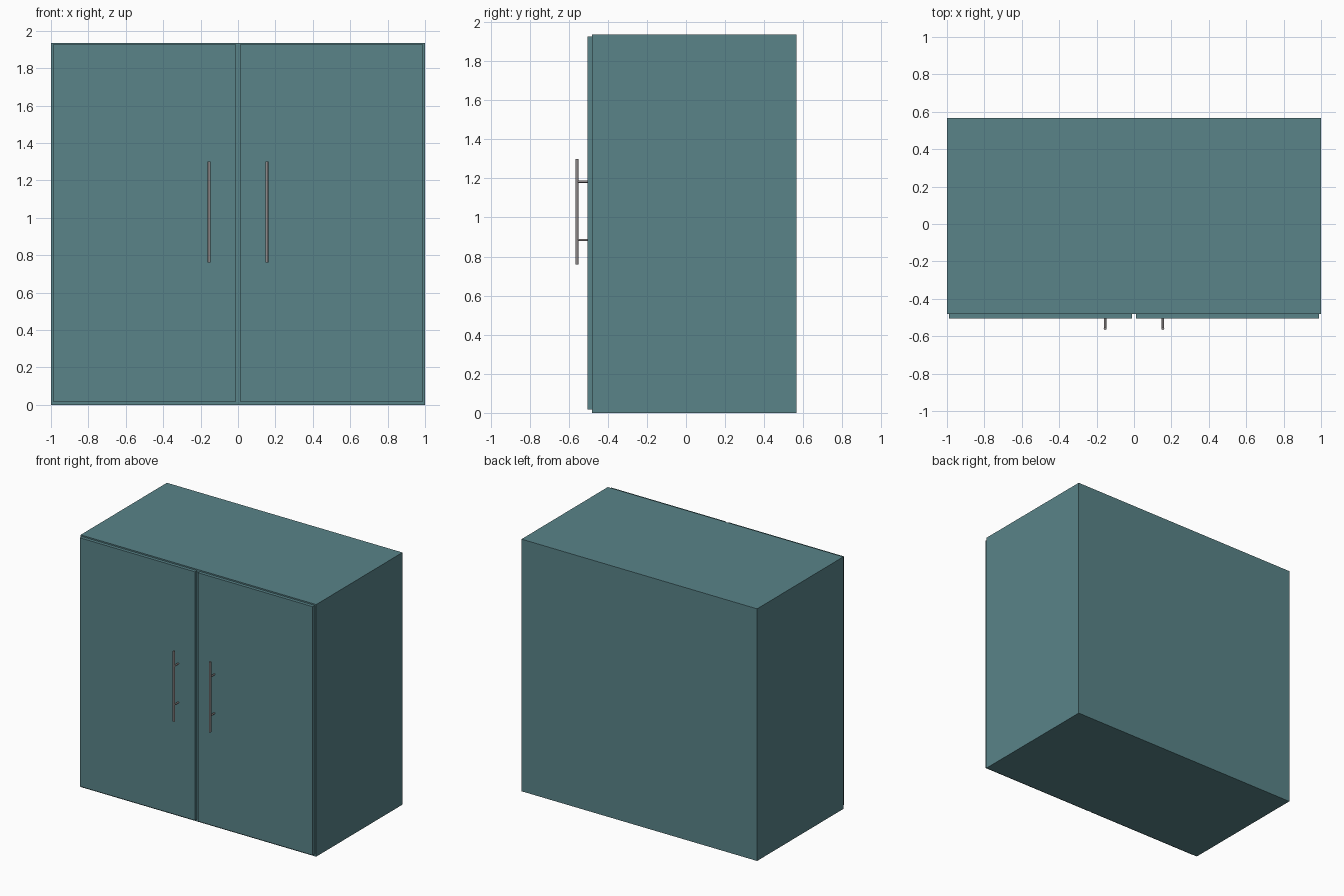
import bpy
import math

if "Cube" in bpy.data.objects:
    bpy.data.objects.remove(bpy.data.objects["Cube"])

teal = bpy.data.materials.new("teal_paint")
teal.diffuse_color = (0.10, 0.23, 0.25, 1)
teal.use_nodes = True
teal.node_tree.nodes["Principled BSDF"].inputs["Base Color"].default_value = teal.diffuse_color
metal = bpy.data.materials.new("handle_metal")
metal.diffuse_color = (0.27, 0.25, 0.25, 1)
metal.use_nodes = True
metal.node_tree.nodes["Principled BSDF"].inputs["Base Color"].default_value = metal.diffuse_color


def box(name, lo, hi, mat):
    bpy.ops.mesh.primitive_cube_add(size=1, location=[(a + b) / 2 for a, b in zip(lo, hi)])
    ob = bpy.context.object
    ob.name = name
    ob.scale = [b - a for a, b in zip(lo, hi)]
    bpy.ops.object.transform_apply(location=False, rotation=False, scale=True)
    ob.data.materials.append(mat)


def rod(name, centre, radius, length, rotation=(0, 0, 0)):
    bpy.ops.mesh.primitive_cylinder_add(vertices=24, radius=radius, depth=length,
                                        location=centre, rotation=rotation)
    ob = bpy.context.object
    ob.name = name
    ob.data.materials.append(metal)
    bpy.ops.object.shade_smooth_by_angle()


# Cabinet body
box("cabinet_body", (-1, -0.48, 0), (1, 0.566, 1.935), teal)

for side, label in ((-1, "left"), (1, "right")):
    # Door panel in front of the body
    x0, x1 = sorted((side * 0.012, side * 0.988))
    box(f"{label}_door", (x0, -0.505, 0.017), (x1, -0.48, 1.925), teal)

    # Bar handle with two standoff posts
    x = side * 0.154
    rod(f"{label}_handle_bar", (x, -0.558, 1.03), 0.008, 0.54)
    for z, level in ((0.885, "lower"), (1.183, "upper")):
        rod(f"{label}_handle_{level}_post", (x, -0.53, z), 0.006, 0.054,
            (math.pi / 2, 0, 0))
